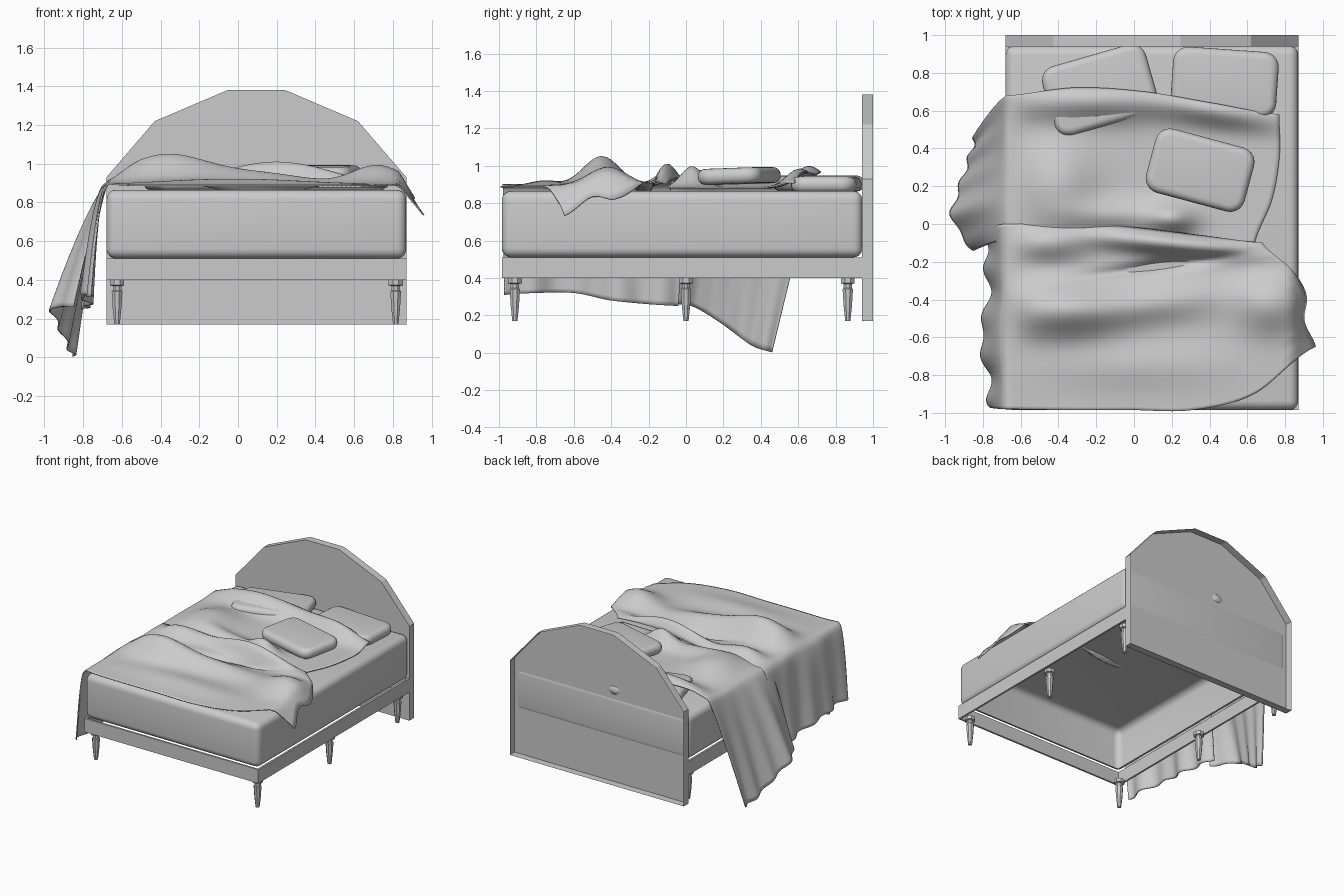
import bpy, bmesh, math
from mathutils import Matrix, Vector

cube = bpy.data.objects.get("Cube")
if cube:
    bpy.data.objects.remove(cube, do_unlink=True)

GREY = (0.6, 0.6, 0.6, 1)
grey = bpy.data.materials.new("plain_grey")
grey.use_nodes = True
grey.diffuse_color = GREY
grey.node_tree.nodes["Principled BSDF"].inputs["Base Color"].default_value = GREY

MID = 0.095            # centre line of the bed
LEFT, RIGHT = -0.68, 0.87
FOOT, HEAD = -0.985, 0.94


def finish(bm, name, smooth=None):
    me = bpy.data.meshes.new(name)
    bm.to_mesh(me)
    bm.free()
    me.materials.append(grey)
    if smooth:
        me.shade_smooth()
        me.set_sharp_from_angle(angle=math.radians(smooth))
    ob = bpy.data.objects.new(name, me)
    bpy.context.scene.collection.objects.link(ob)
    return ob


def block(lo, hi):
    bm = bmesh.new()
    bmesh.ops.create_cube(bm, size=1)
    lo, hi = Vector(lo), Vector(hi)
    for v in bm.verts:
        v.co = (lo + hi) / 2 + v.co * (hi - lo)
    return bm


def bevel(bm, edges, width, segments=4):
    bmesh.ops.bevel(bm, geom=edges, offset=width, segments=segments,
                    profile=0.5, affect='EDGES')


# Bed frame rails
T = 0.015
finish(block((LEFT, FOOT, 0.4), (LEFT + T, HEAD, 0.51)), "left_edge_rail")
finish(block((RIGHT - T, FOOT, 0.4), (RIGHT, HEAD, 0.51)), "right_edge_rail")
finish(block((LEFT + T, FOOT, 0.4), (RIGHT - T, FOOT + T, 0.51)), "foot_rail")
finish(block((LEFT + T, HEAD - T, 0.4), (RIGHT - T, HEAD - 0.002, 0.51)), "head_rail")

# Mattress, a rounded shell open underneath
bm = block((LEFT, FOOT, 0.51), (RIGHT, HEAD + 0.004, 0.865))
bevel(bm, bm.edges[:], 0.05, 5)
under = [f for f in bm.faces if f.normal.z < -0.99]
bmesh.ops.delete(bm, geom=under, context='FACES')
finish(bm, "mattress", 50)

# Headboard, front panel with a rim and an open back
half = [(0.775, 0.17), (0.775, 0.93), (0.525, 1.22), (0.15, 1.38)]
outline = [(MID + x, z) for x, z in half] + [(MID - x, z) for x, z in reversed(half)]
bm = bmesh.new()
front = [bm.verts.new((x, HEAD, z)) for x, z in outline]
back = [bm.verts.new((x, 1.0, z)) for x, z in outline]
bm.faces.new(front)
for i in range(len(outline)):
    j = (i + 1) % len(outline)
    bm.faces.new((front[j], front[i], back[i], back[j]))
bmesh.ops.recalc_face_normals(bm, faces=bm.faces[:])
if bm.faces[:][0].normal.y > 0:
    bmesh.ops.reverse_faces(bm, faces=bm.faces[:])
finish(bm, "headboard")

# Turned legs
LEG = [(0.04, 0.4), (0.04, 0.372), (0.024, 0.368), (0.024, 0.345),
       (0.03, 0.34), (0.024, 0.25), (0.015, 0.17)]
SIDES = 8


def leg(name, x, y):
    bm = bmesh.new()
    rings = []
    for r, z in LEG:
        angles = [math.tau * (k + 0.5) / SIDES for k in range(SIDES)]
        rings.append([bm.verts.new((x + r * math.cos(a), y + r * math.sin(a), z))
                      for a in angles])
    for top, low in zip(rings, rings[1:]):
        for k in range(SIDES):
            n = (k + 1) % SIDES
            bm.faces.new((low[k], low[n], top[n], top[k]))
    bm.faces.new(rings[0])
    bm.faces.new(rings[-1][::-1])
    finish(bm, name)


for side, x in (("left", MID + 0.72), ("right", MID - 0.72)):
    for place, y in (("front", -0.915), ("middle", 0.0), ("back", 0.865)):
        leg(f"{place}_{side}_leg", x, y)


# Pillows
def pillow(name, centre, size, turn, tilt=0):
    half_size = Vector(size) / 2
    bm = block(-half_size, half_size)
    corners = [e for e in bm.edges if abs(e.verts[0].co.z - e.verts[1].co.z) > 0.01]
    bevel(bm, corners, 0.08, 5)
    rims = [e for e in bm.edges if e.calc_face_angle(0) > 1]
    bevel(bm, rims, 0.038, 4)
    bm.transform(Matrix.Translation(centre) @ Matrix.Rotation(math.radians(turn), 4, 'Z')
                 @ Matrix.Rotation(math.radians(tilt), 4, 'X'))
    finish(bm, name, 60)


pillow("right_pillow", (-0.18, 0.71, 0.905), (0.57, 0.38, 0.085), 16)
pillow("left_pillow", (0.48, 0.75, 0.9), (0.56, 0.35, 0.085), -4)
pillow("loose_pillow", (0.35, 0.285, 0.945), (0.54, 0.35, 0.085), -15, 2)


# Blanket
def along(keys, t):
    """Smooth curve through evenly spaced keys."""
    t = min(max(t, 0), 1) * (len(keys) - 1)
    i = min(int(t), len(keys) - 2)
    f = t - i
    a, b, c, d = (keys[min(max(i + k, 0), len(keys) - 1)] for k in (-1, 0, 1, 2))
    return b + 0.5 * f * (c - a + f * (2 * a - 5 * b + 4 * c - d + f * (3 * (b - c) + d - a)))


def height(x, y, base, bumps):
    z = base
    for bx, by, lx, ly, turn, h in bumps:
        c, s = math.cos(turn), math.sin(turn)
        p = ((x - bx) * c + (y - by) * s) / lx
        q = ((y - by) * c - (x - bx) * s) / ly
        z += h * math.exp(-p * p - q * q)
    z -= 1.2 * max(0, x - 0.83)
    fade = min(max((-0.5 - x) / 0.17, 0), 1)
    return z + (0.9 - z) * fade * fade * 0.8


def blanket(name, base, bumps, low, high, right, hem, power, ripple):
    """Grid over the bed top, continuing down the side to a hem curve."""
    bm = bmesh.new()
    top, drop, rows = 56, 26, 56
    grid = []
    for i in range(-drop, top + 1):
        u, t = max(i / top, 0), max(-i / drop, 0)
        line = []
        for j in range(rows + 1):
            v = j / rows
            x = -0.67 + (along(right, v) + 0.67) * u
            y = along(low, u) + (along(high, u) - along(low, u)) * v
            p = Vector((x, y, height(x, y, base, bumps)))
            if t:
                h = along(hem, v)
                wave = ripple * math.sin(v * 27) * t
                p = Vector((p.x + (h.x - p.x) * t ** power - wave,
                            p.y + (h.y - p.y) * t, p.z + (h.z - p.z) * t))
            line.append(bm.verts.new(p))
        grid.append(line)
    for a, b in zip(grid, grid[1:]):
        for j in range(rows):
            bm.faces.new((a[j], b[j], b[j + 1], a[j + 1]))
    ob = finish(bm, name, 70)
    mod = ob.modifiers.new("thickness", 'SOLIDIFY')
    mod.thickness, mod.offset = 0.008, 0


blanket("upper_blanket", 0.882,
        [(-0.25, 0.66, 0.45, 0.11, 0, 0.11), (0.45, 0.6, 0.3, 0.08, -0.15, 0.09),
         (-0.4, 0.2, 0.2, 0.25, 0, 0.1), (-0.1, 0.05, 0.25, 0.08, 0, 0.05),
         (0.2, 0.03, 0.12, 0.08, 0, 0.1)],
        low=[-0.08, -0.08, -0.1], high=[0.68, 0.72, 0.7, 0.64, 0.58],
        right=[0.64, 0.73, 0.77, 0.77],
        hem=[Vector(p) for p in ((-0.85, -0.14, 0.26), (-0.96, 0.03, 0.25),
                                 (-0.92, 0.2, 0.15), (-0.87, 0.35, 0.04),
                                 (-0.84, 0.46, 0.003))],
        power=0.75, ripple=0.012)

blanket("lower_blanket", 0.888,
        [(-0.38, -0.45, 0.3, 0.14, 0, 0.15), (0.72, -0.42, 0.18, 0.15, 0, 0.1),
         (0.1, -0.42, 0.35, 0.1, 0.1, 0.06), (0.2, -0.1, 0.4, 0.06, -0.1, 0.12),
         (-0.45, -0.1, 0.2, 0.09, 0, 0.08), (0.15, -0.22, 0.35, 0.03, 0.15, -0.05),
         (0, -0.75, 0.5, 0.12, 0, 0.03)],
        low=[-0.98, -0.985, -0.985, -0.985, -0.9, -0.65],
        high=[0, 0, -0.02, -0.06, -0.1],
        right=[0.96, 0.9, 0.91, 0.83, 0.68],
        hem=[Vector(p) for p in ((-0.76, -0.97, 0.31), (-0.77, -0.8, 0.32),
                                 (-0.81, -0.6, 0.32), (-0.77, -0.4, 0.28),
                                 (-0.78, -0.2, 0.26), (-0.79, -0.04, 0.25))],
        power=0.45, ripple=0.018)
